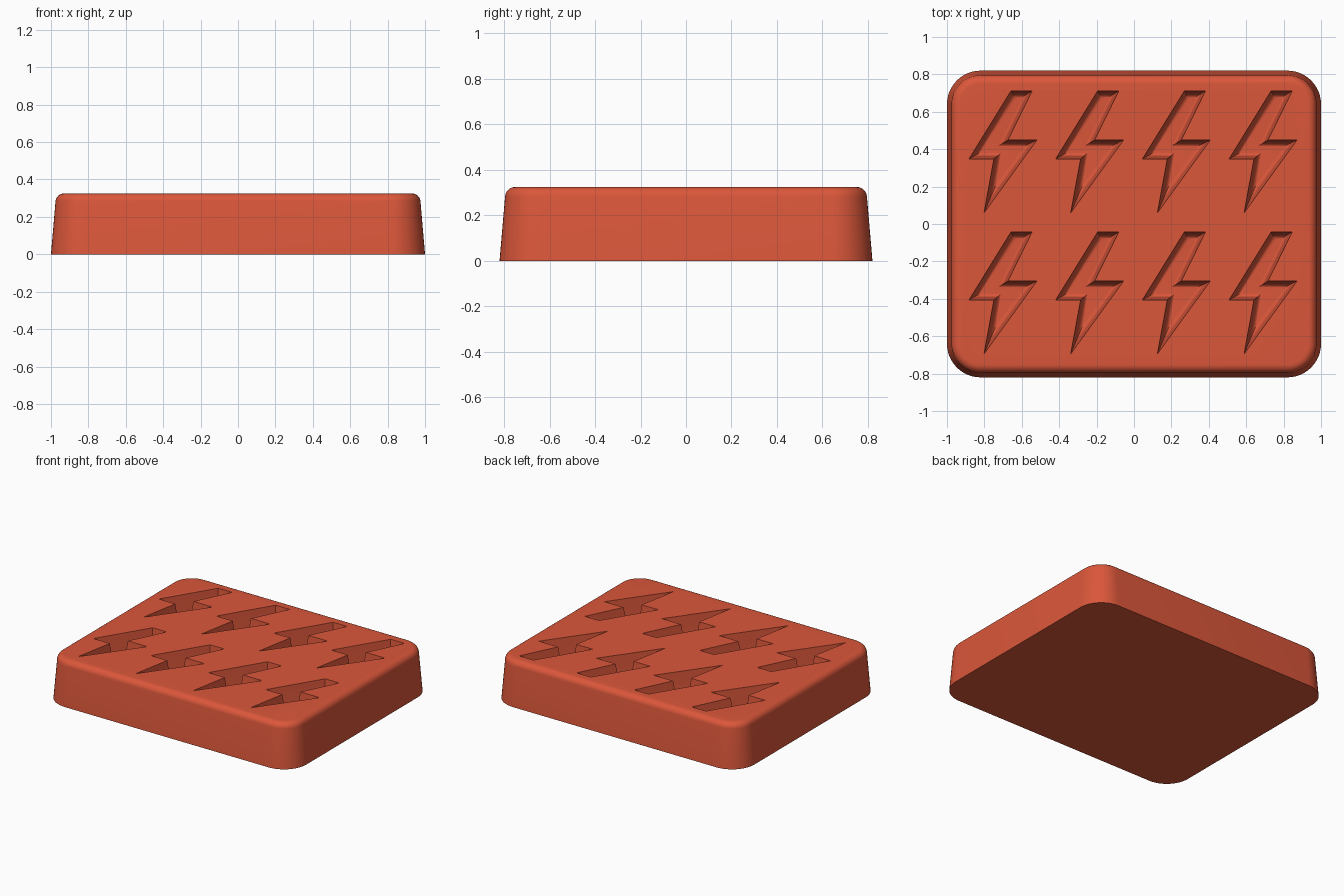
import bpy, bmesh, math
from mathutils import Vector

if "Cube" in bpy.data.objects:
    bpy.data.objects.remove(bpy.data.objects["Cube"])

HEIGHT, DEPTH, DRAFT = 0.325, 0.2, math.radians(5)

red = bpy.data.materials.new("brick red silicone")
red.use_nodes = True
colour = (0.71, 0.095, 0.043, 1)
red.diffuse_color = colour
red.node_tree.nodes["Principled BSDF"].inputs["Base Color"].default_value = colour


def loft(name, rings):
    """Closed solid from stacked rings of equal point count."""
    bm = bmesh.new()
    loops = [[bm.verts.new(p) for p in ring] for ring in rings]
    for a, b in zip(loops, loops[1:]):
        for i in range(len(a)):
            j = (i + 1) % len(a)
            bm.faces.new((a[i], a[j], b[j], b[i]))
    bm.faces.new(loops[0])
    bm.faces.new(loops[-1])
    bmesh.ops.recalc_face_normals(bm, faces=bm.faces)
    mesh = bpy.data.meshes.new(name)
    bm.to_mesh(mesh)
    bm.free()
    mesh.materials.append(red)
    obj = bpy.data.objects.new(name, mesh)
    bpy.context.collection.objects.link(obj)
    return obj


def rounded_rect(inset, z, half_x=1.0, half_y=0.82, radius=0.18, steps=12):
    r = radius - inset
    ring = []
    for k, (sx, sy) in enumerate([(1, 1), (-1, 1), (-1, -1), (1, -1)]):
        for s in range(steps + 1):
            a = math.pi / 2 * (k + s / steps)
            ring.append((sx * (half_x - radius) + r * math.cos(a),
                         sy * (half_y - radius) + r * math.sin(a), z))
    return ring


def inset_outline(points, d):
    """Mitred inward offset of a counter-clockwise outline."""
    result = []
    for i, p in enumerate(points):
        e1 = (p - points[i - 1]).normalized()
        e2 = (points[(i + 1) % len(points)] - p).normalized()
        n1, n2 = Vector((-e1.y, e1.x)), Vector((-e2.y, e2.x))
        result.append(p + (n1 + n2) * d / (1 + n1.dot(n2)))
    return result


def wall_profile(height, fillet, steps=8):
    """(inset, rise) pairs: a drafted wall that rounds over into a flat."""
    base = (height - fillet) * math.tan(DRAFT)
    pairs = [(0, 0)]
    for s in range(steps + 1):
        a = DRAFT + (math.pi / 2 - DRAFT) * s / steps
        pairs.append((base + fillet * (math.cos(DRAFT) - math.cos(a)),
                      height - fillet + fillet * math.sin(a)))
    return pairs


# Tapered tray block with rounded corners and top rim
block = loft("mould_block", [rounded_rect(i, z) for i, z in wall_profile(HEIGHT, 0.045)])

# Lightning bolt cavities, four columns by two rows
bolt = [Vector(p) for p in [(0.044, 0.326), (-0.18, -0.037), (-0.047, -0.037),
                            (-0.1, -0.326), (0.183, 0.064), (0.028, 0.064),
                            (0.157, 0.326)]]
cavity = [(0, -0.05)] + wall_profile(DEPTH, 0.027)
cutters = []
for col in range(4):
    for row in (-1, 1):
        centre = Vector((-0.702 + 0.4635 * col, 0.008 + 0.377 * row))
        cutters.append(loft("bolt_cutter", [
            [(*(p + centre), HEIGHT - drop) for p in inset_outline(bolt, inset)]
            for inset, drop in cavity]))

bpy.ops.object.select_all(action="DESELECT")
block.select_set(True)
bpy.context.view_layer.objects.active = block
for cutter in cutters:
    mod = block.modifiers.new("bolt cavity", "BOOLEAN")
    mod.operation, mod.solver, mod.object = "DIFFERENCE", "EXACT", cutter
    bpy.ops.object.modifier_apply(modifier=mod.name)
    bpy.data.objects.remove(cutter)
bpy.ops.object.shade_smooth_by_angle(angle=math.radians(30))
